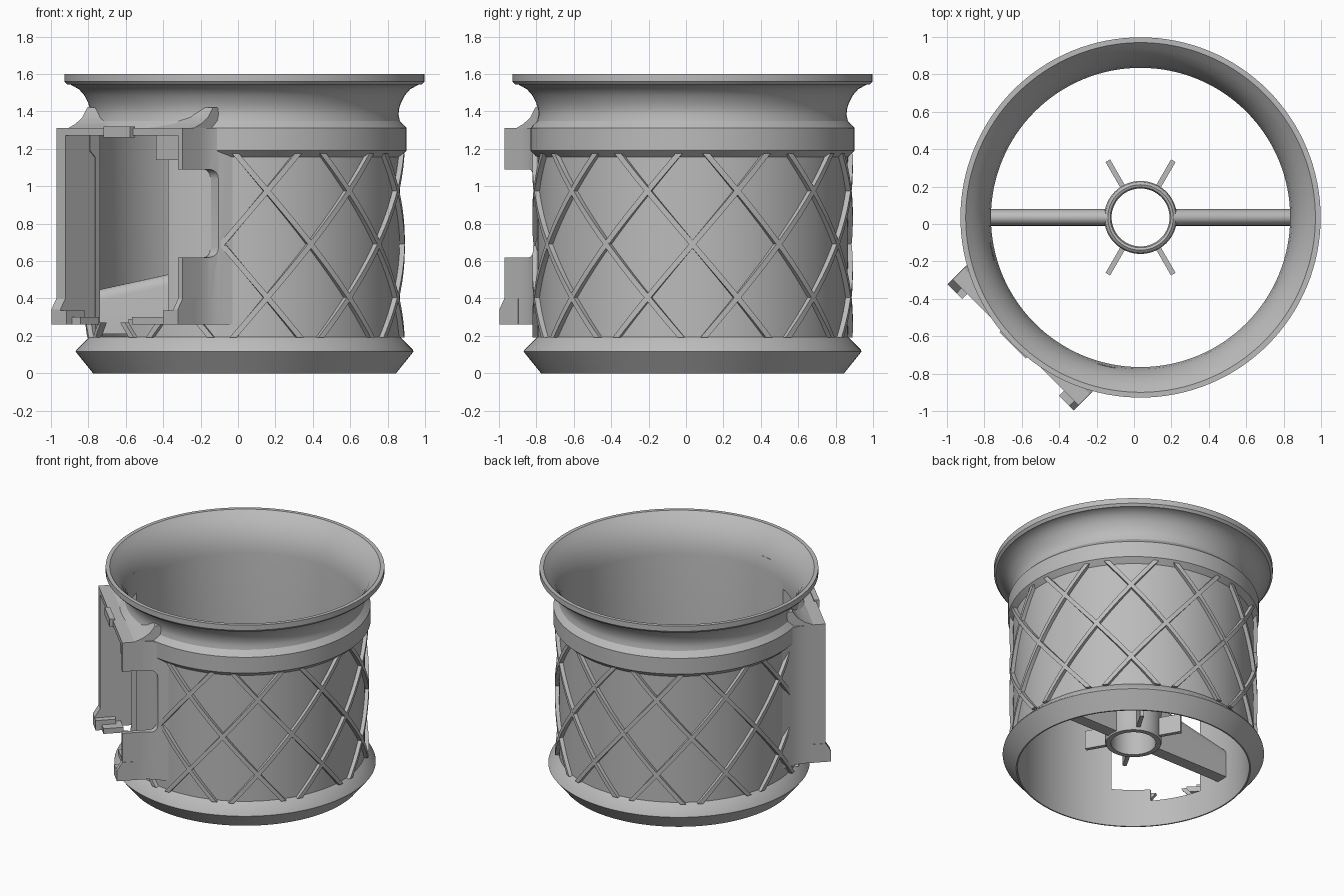
import bpy, bmesh, math
from mathutils import Vector

if "Cube" in bpy.data.objects:
    bpy.data.objects.remove(bpy.data.objects["Cube"])

C = Vector((0.035, 0.035, 0))          # main axis of the cylinder
S = math.sqrt(0.5)
grey = bpy.data.materials.new("grey plastic")
grey.diffuse_color = (0.5, 0.5, 0.5, 1)
grey.use_nodes = True
grey.node_tree.nodes["Principled BSDF"].inputs["Base Color"].default_value = grey.diffuse_color


def P(u, v, z):
    """Housing frame: u outwards (front left), v sideways, z up."""
    return C + Vector((-S * u + S * v, -S * u - S * v, z))


def make(name, bm):
    bmesh.ops.recalc_face_normals(bm, faces=bm.faces)
    me = bpy.data.meshes.new(name)
    bm.to_mesh(me)
    bm.free()
    me.materials.append(grey)
    ob = bpy.data.objects.new(name, me)
    bpy.context.collection.objects.link(ob)
    return ob


def select(ob):
    bpy.ops.object.select_all(action='DESELECT')
    bpy.context.view_layer.objects.active = ob
    ob.select_set(True)


def smooth(ob, angle=30):
    select(ob)
    bpy.ops.object.shade_smooth_by_angle(angle=math.radians(angle))


def loft(name, rings, closed=False):
    """Skin a list of equal point loops; cap the ends unless closed."""
    bm = bmesh.new()
    vs = [[bm.verts.new(p) for p in r] for r in rings]
    n = len(vs[0])
    for i in range(len(vs) if closed else len(vs) - 1):
        a, b = vs[i], vs[(i + 1) % len(vs)]
        for j in range(n):
            k = (j + 1) % n
            bm.faces.new((a[j], a[k], b[k], b[j]))
    if not closed:
        bm.faces.new(vs[0])
        bm.faces.new(vs[-1])
    return make(name, bm)


def lathe(name, profile, seg=128):
    rings = []
    for i in range(seg):
        a = 2 * math.pi * i / seg
        rings.append([C + Vector((r * math.cos(a), r * math.sin(a), z)) for r, z in profile])
    return loft(name, rings, True)


def block(name, u0, u1, v0, v1, z0, z1):
    return loft(name, [[P(u0, v0, z), P(u1, v0, z), P(u1, v1, z), P(u0, v1, z)] for z in (z0, z1)])


def across(name, uz, v0, v1):
    """Profile in u-z swept sideways."""
    return loft(name, [[P(u, v, z) for u, z in uz] for v in (v0, v1)])


def cut(ob, *cutters):
    for c in cutters:
        c.hide_render = True
        m = ob.modifiers.new("cut", 'BOOLEAN')
        m.operation, m.solver, m.object = 'DIFFERENCE', 'EXACT', c
        select(ob)
        bpy.ops.object.modifier_apply(modifier=m.name)


# Flared body with lower lip, band, neck and rim
body = lathe("body", [
    (0.80, 0), (0.81, 0), (0.903, 0.115), (0.90, 0.125), (0.83, 0.195),
    (0.83, 1.155), (0.867, 1.19), (0.867, 1.31), (0.83, 1.35), (0.824, 1.38),
    (0.825, 1.41), (0.836, 1.445), (0.856, 1.485), (0.885, 1.518), (0.93, 1.543),
    (0.948, 1.543), (0.963, 1.56), (0.963, 1.6), (0.935, 1.6), (0.90, 1.565),
    (0.862, 1.52), (0.83, 1.46), (0.81, 1.40), (0.80, 1.33)])

# Cutters for the window, the inside bore and the side notch
window = block("window_cutter", 0.4, 1.2, -0.40, 0.22, 0.29, 1.27)
sill = block("sill_cutter", 0.4, 1.2, -0.40, -0.05, 0.20, 0.40)
pocket = block("pocket_cutter", 0.4, 1.2, -0.41, 0.443, 0.2, 1.27)
notch_pts = []
for z, y, a0 in ((1.04, 0.65, 0), (1.04, -0.05, 90), (0.67, -0.05, 180), (0.67, 0.65, 270)):
    for k in range(5):
        a = math.radians(a0 + k * 22.5)
        notch_pts.append((1.0 if y > 0.5 else 0.735 + 0.05 * (1 - math.sin(math.radians(
            k * 22.5 if a0 == 90 else 90 - k * 22.5))), z + 0.05 * (
            math.sin(math.radians(k * 22.5 if a0 in (0,) else 90 - k * 22.5)) if z > 0.9 else
            -math.sin(math.radians(k * 22.5))) if y < 0 else (1.09 if z > 0.9 else 0.62)))
# plain rounded outline, open on the outer side
notch_pts = [(1.2, 0.62)]
for z0, sgn, steps in ((0.67, -1, range(5)), (1.04, 1, range(4, -1, -1))):
    for k in steps:
        a = math.radians(22.5 * k)
        notch_pts.append((0.75 - 0.05 * math.sin(a), z0 + sgn * 0.05 * math.cos(a)))
notch_pts.append((1.2, 1.09))
notch = across("notch_cutter", notch_pts, 0.36, 0.8)
bore = lathe("bore_cutter", [(0.001, -0.1), (0.815, -0.1), (0.815, 1.7), (0.001, 1.7)])

cut(body, window, sill)
smooth(body)

# Housing on the front left, with flanks that flow into the wall
half = [(0.945, 0.475), (0.82, 0.475), (0.76, 0.482), (0.70, 0.503), (0.65, 0.531), (0.58, 0.56)]
outline = half + [(u, -v) for u, v in reversed(half)]
housing = loft("housing", [[P(u, v, z) for u, v in outline] for z in (0.26, 1.31)])
cut(housing, pocket, notch, bore)
smooth(housing)

# Sloped shoulder from the housing up to the neck
shoulder = across("housing_shoulder", [(0.5, 1.29), (0.86, 1.29), (0.86, 1.31), (0.80, 1.335),
                                       (0.75, 1.37), (0.715, 1.42), (0.5, 1.42)], -0.475, 0.475)
cut(shoulder, bore)
smooth(shoulder)

# Feet, ledges, latch tab and inner stop of the housing
foot = [(0.84, 0.26), (0.983, 0.26), (0.983, 0.34), (0.945, 0.40), (0.84, 0.40)]
for side, v0, v1 in (("left", -0.478, -0.41), ("right", 0.443, 0.478)):
    across("foot_" + side, foot, v0, v1)
for side, v0, v1 in (("left", -0.478, -0.365), ("right", 0.365, 0.478)):
    block("foot_pad_" + side, 0.84, 0.983, v0, v1, 0.26, 0.335)
block("ledge_left", 0.80, 0.94, -0.45, -0.30, 0.26, 0.30)
block("ledge_right", 0.815, 0.90, 0.05, 0.45, 0.26, 0.30)
block("latch_tab", 0.93, 0.967, -0.10, 0.10, 1.26, 1.32)
block("inner_stop", 0.83, 0.92, 0.25, 0.45, 1.14, 1.28)

# Diamond lattice: eleven helical ribs in each direction
STEPS, Z0, Z1, ZM = 24, 0.19, 1.175, 0.69
TURN = math.radians(360 / 22) / 0.285      # twist per unit of height
HALF = 0.019                                # half width measured along the wall
bm = bmesh.new()
for n in range(11):
    for sgn in (-1, 1):
        prev = None
        for i in range(STEPS + 1):
            z = Z0 + (Z1 - Z0) * i / STEPS
            a = 2 * math.pi * n / 11 + sgn * TURN * (z - ZM)
            away = abs((math.degrees(a) - 225 + 180) % 360 - 180)
            if away < 35 and z > 0.28:      # no ribs behind the housing
                prev = None
                continue
            ring = []
            for r, s in ((0.822, -1), (0.857, -1), (0.857, 1), (0.822, 1)):
                b = a + s * HALF / 0.85
                ring.append(bm.verts.new(C + Vector((r * math.cos(b), r * math.sin(b), z))))
            if prev:
                for j in range(4):
                    k = (j + 1) % 4
                    bm.faces.new((prev[j], prev[k], ring[k], ring[j]))
            prev = ring
bmesh.ops.holes_fill(bm, edges=[e for e in bm.edges if e.is_boundary], sides=4)
smooth(make("lattice", bm))

# Central hub with rounded top edge
hub = lathe("hub", [(0.155, 0.20), (0.19, 0.20), (0.195, 0.21), (0.195, 0.55), (0.188, 0.57),
                    (0.175, 0.58), (0.162, 0.575), (0.155, 0.56)], 64)
smooth(hub)

# Two arms with rounded tops, falling towards the wall
for side, sgn in (("left", -1), ("right", 1)):
    rings = []
    for r, top in ((0.175, 0.58), (0.81, 0.44)):
        ring = [C + Vector((sgn * r, 0.045, 0.21)), C + Vector((sgn * r, -0.045, 0.21))]
        for k in range(11):
            a = math.pi * k / 10
            ring.append(C + Vector((sgn * r, -0.045 * math.cos(a), top - 0.06 + 0.06 * math.sin(a))))
        rings.append(ring)
    smooth(loft("arm_" + side, rings), 40)

# Four short fins around the hub
for i, deg in enumerate((60, 120, 240, 300)):
    d = Vector((math.cos(math.radians(deg)), math.sin(math.radians(deg)), 0))
    t = Vector((-d.y, d.x, 0)) * 0.014
    loft("fin_%d" % (i + 1), [[C + d * r + t * s + Vector((0, 0, z)) for r, s in
         ((0.18, -1), (0.35, -1), (0.35, 1), (0.18, 1))] for z in (0.22, 0.36)])

for c in (window, sill, pocket, notch, bore):
    bpy.data.objects.remove(c)
